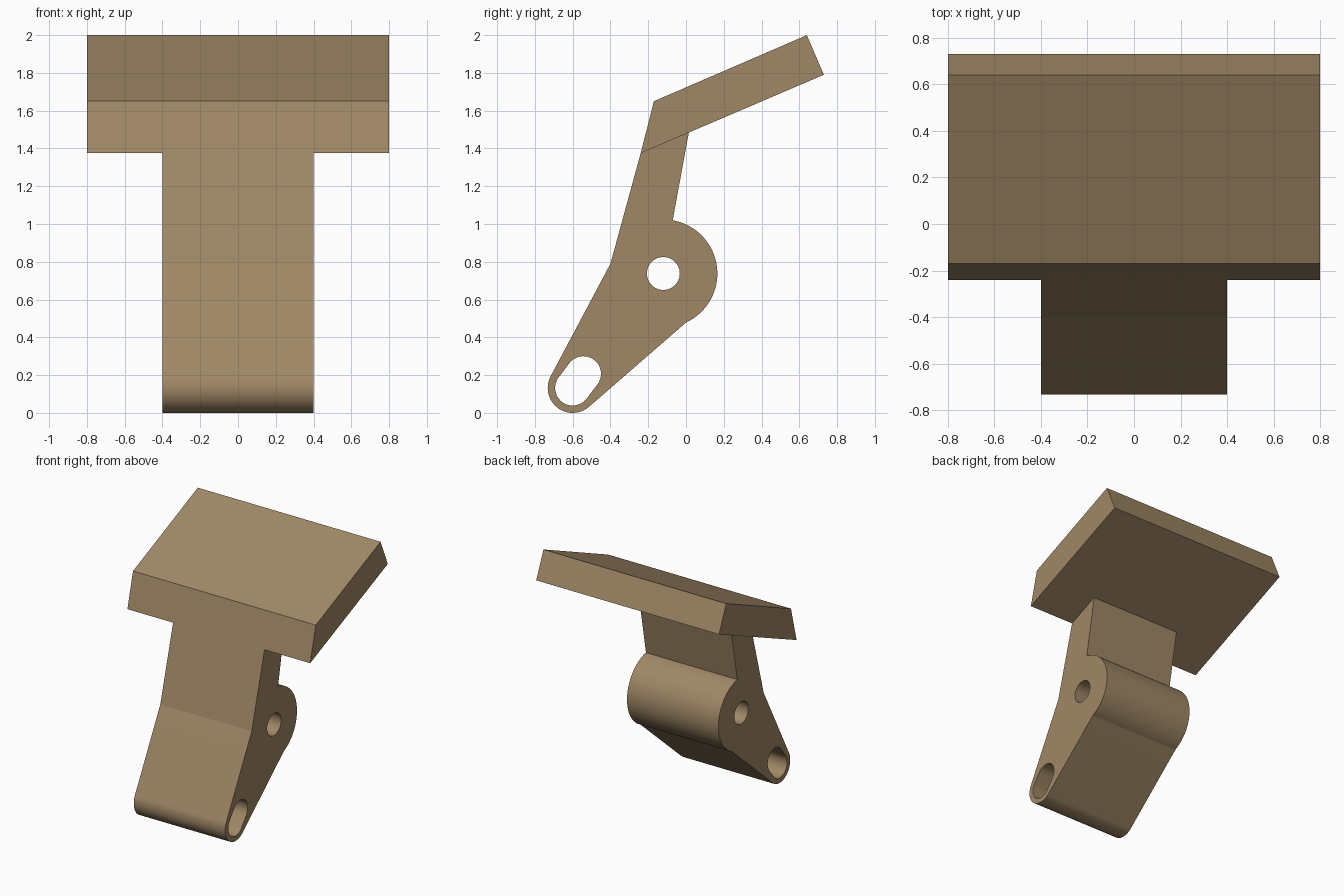
import bpy, bmesh, math
from mathutils import Vector

if "Cube" in bpy.data.objects:
    bpy.data.objects.remove(bpy.data.objects["Cube"])

tan = bpy.data.materials.new("tan_brown")
tan.diffuse_color = (0.35, 0.246, 0.133, 1)
tan.use_nodes = True
tan.node_tree.nodes["Principled BSDF"].inputs["Base Color"].default_value = tan.diffuse_color


def arc(cy, cz, r, a0, a1, n):
    """Points in the side plane along an arc, angles in degrees."""
    angles = [math.radians(a0 + (a1 - a0) * i / n) for i in range(n + 1)]
    return [(cy + r * math.cos(a), cz + r * math.sin(a)) for a in angles]


def side_extrusion(name, loops, half_width):
    """Fill closed side profiles (first outer, rest holes) and extrude along x."""
    bm = bmesh.new()
    for loop in loops:
        vs = [bm.verts.new((-half_width, y, z)) for y, z in loop]
        for i, v in enumerate(vs):
            bm.edges.new((v, vs[(i + 1) % len(vs)]))
    bmesh.ops.triangle_fill(bm, edges=bm.edges[:], use_beauty=True, normal=(-1, 0, 0))
    cap = bmesh.ops.extrude_face_region(bm, geom=bm.faces[:], use_keep_orig=True)
    moved = [g for g in cap["geom"] if isinstance(g, bmesh.types.BMVert)]
    bmesh.ops.translate(bm, verts=moved, vec=Vector((2 * half_width, 0, 0)))
    bmesh.ops.recalc_face_normals(bm, faces=bm.faces[:])
    me = bpy.data.meshes.new(name)
    bm.to_mesh(me)
    bm.free()
    me.materials.append(tan)
    ob = bpy.data.objects.new(name, me)
    bpy.context.collection.objects.link(ob)
    bpy.ops.object.select_all(action='DESELECT')
    ob.select_set(True)
    bpy.context.view_layer.objects.active = ob
    bpy.ops.object.shade_smooth_by_angle(angle=math.radians(12))
    return ob


# Lever arm: bent neck, round pivot boss and rounded lower end
outline = [(-0.40, 0.79), (-0.24, 1.375), (0.015, 1.484)]
outline += arc(-0.12, 0.738, 0.286, 80, -65, 40)
outline += arc(-0.60, 0.132, 0.132, -50, -208, 32)
# Pivot hole, and slanted slot in the lower end
pivot_hole = arc(-0.12, 0.738, 0.087, 0, 360, 48)[:-1]
slot = arc(-0.60, 0.132, 0.093, 142, 322, 24) + arc(-0.543, 0.207, 0.093, -38, 142, 24)
side_extrusion("lever_arm", [outline, pivot_hole, slot], 0.40)

# Slanted pedal plate with angled front end
side_extrusion("pedal_plate",
               [[(-0.24, 1.375), (-0.17, 1.65), (0.64, 2.0), (0.73, 1.79)]], 0.80)
